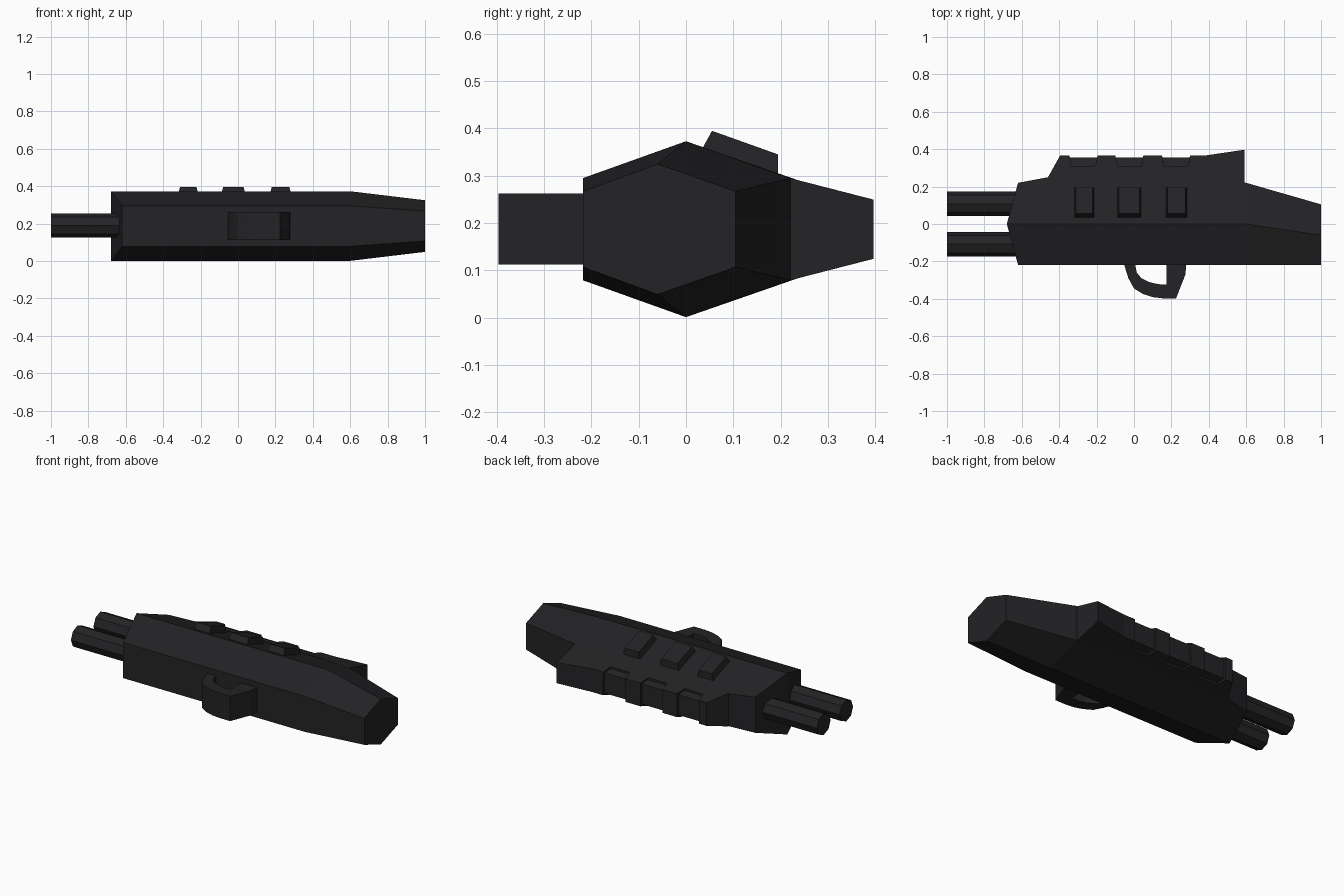
import bpy, bmesh, math

if "Cube" in bpy.data.objects:
    bpy.data.objects.remove(bpy.data.objects["Cube"])

ZC = 0.187  # mid height of the symmetric hull

mat = bpy.data.materials.new("dark_metal")
mat.diffuse_color = (0.017, 0.017, 0.019, 1)
mat.use_nodes = True
mat.node_tree.nodes["Principled BSDF"].inputs["Base Color"].default_value = mat.diffuse_color


def make(name, verts, faces):
    bm = bmesh.new()
    vs = [bm.verts.new(v) for v in verts]
    for f in faces:
        bm.faces.new([vs[i] for i in f])
    bmesh.ops.recalc_face_normals(bm, faces=bm.faces)
    me = bpy.data.meshes.new(name)
    bm.to_mesh(me)
    bm.free()
    me.materials.append(mat)
    ob = bpy.data.objects.new(name, me)
    bpy.context.collection.objects.link(ob)
    return ob


def slab(name, outline, half):
    """Extrude an xy outline to +-half(y) about the mid height."""
    n = len(outline)
    verts = [(x, y, ZC + s * half(y)) for s in (-1, 1) for x, y in outline]
    faces = [range(n), range(n, 2 * n)]
    faces += [(i, (i + 1) % n, (i + 1) % n + n, i + n) for i in range(n)]
    return make(name, verts, faces)


# Hull: hexagonal sections lofted along x
# ridge x, side x, ridge y, ridge half height, +y side, its half height, -y half height
sections = [
    (-0.68, -0.62, 0, 0.186, 0.22, 0.108, 0.108),
    (-0.46, -0.46, 0, 0.186, 0.25, 0.099, 0.108),
    (0.38, 0.38, 0, 0.186, 0.25, 0.099, 0.108),
    (0.60, 0.60, 0, 0.186, 0.22, 0.108, 0.108),
    (1.00, 1.00, -0.06, 0.138, 0.105, 0.080, 0.080),
]
verts = []
for xr, xs, yr, hr, yp, hp, hm in sections:
    verts += [(xr, yr, ZC + hr), (xs, yp, ZC + hp), (xs, yp, ZC - hp),
              (xr, yr, ZC - hr), (xs, -0.218, ZC - hm), (xs, -0.218, ZC + hm)]
faces = [(0, 1, 2, 3), (3, 4, 5, 0), range(24, 30)]
for s in range(len(sections) - 1):
    for i in range(6):
        j = (i + 1) % 6
        faces.append((6 * s + i, 6 * s + j, 6 * s + 6 + j, 6 * s + 6 + i))
make("hull", verts, faces)


# Rail fin along the +y side, notched three times
def fin_half(y):
    return 0.108 - 0.257 * (y - 0.22)


notches = [(-0.345, -0.195), (-0.10, 0.05), (0.15, 0.30)]
outline = [(-0.46, 0.25), (-0.395, 0.366)]
for a, b in notches:
    outline += [(a, 0.366), (a + 0.012, 0.31), (b - 0.012, 0.31), (b, 0.366)]
outline += [(0.38, 0.366), (0.59, 0.397), (0.59, 0.22), (0.38, 0.25)]
slab("rail_fin", outline, fin_half)
for k, (a, b) in enumerate(notches):
    slab(f"notch_core_{k + 1}",
         [(a - 0.005, 0.30), (b + 0.005, 0.30), (b + 0.005, 0.355), (a - 0.005, 0.355)],
         lambda y: fin_half(y) - 0.012)

# Raised blocks on the upper slope
profile = [(0.033, 0.355), (0.055, 0.395), (0.195, 0.345), (0.195, 0.295)]
inset = [0, 0.01, 0.01, 0]
for k, (a, b) in enumerate([(-0.32, -0.212), (-0.09, 0.04), (0.17, 0.285)]):
    v = [(a + d, y, z) for (y, z), d in zip(profile, inset)]
    v += [(b - d, y, z) for (y, z), d in zip(profile, inset)]
    f = [range(4), range(4, 8)]
    f += [(i, (i + 1) % 4, (i + 1) % 4 + 4, i + 4) for i in range(4)]
    make(f"top_block_{k + 1}", v, f)

# Twin octagonal barrels
for name, y in (("barrel_upper", 0.108), ("barrel_lower", -0.108)):
    bpy.ops.mesh.primitive_cylinder_add(vertices=8, radius=0.065, depth=0.4,
                                        location=(-0.8, y, 0.19),
                                        rotation=(0, math.pi / 2, 0))
    ob = bpy.context.object
    ob.name = name
    ob.data.materials.append(mat)

# Trigger guard loop under the -y side
guard = [(-0.055, -0.21), (-0.03, -0.29), (0.0, -0.345), (0.05, -0.375),
         (0.10, -0.391), (0.15, -0.397), (0.225, -0.397), (0.275, -0.27), (0.28, -0.21),
         (0.175, -0.21), (0.175, -0.323), (0.13, -0.322), (0.08, -0.31),
         (0.04, -0.29), (0.015, -0.26), (0.005, -0.21)]
slab("trigger_guard", guard, lambda y: 0.075)
